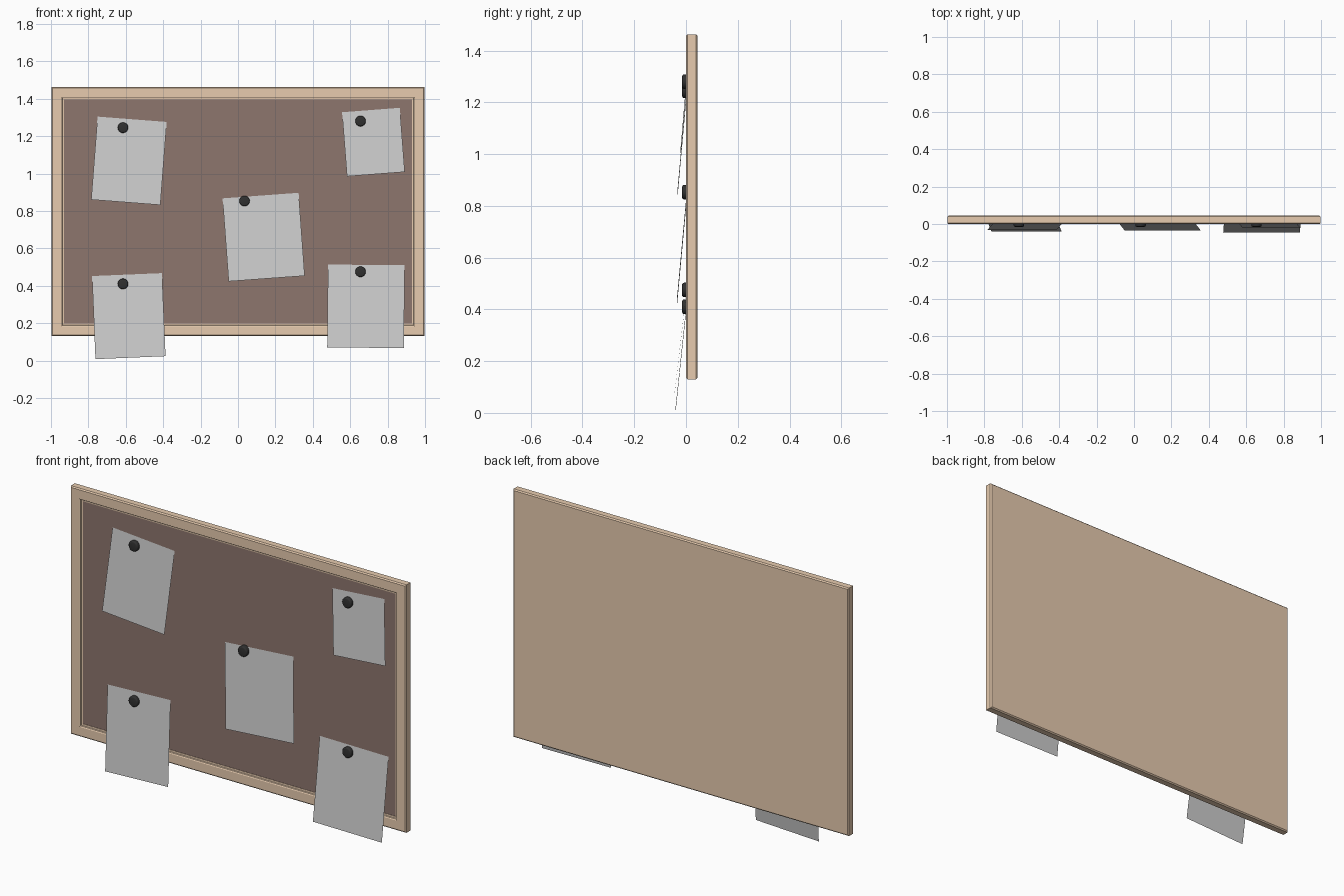
import bpy, bmesh
from math import radians, asin
from mathutils import Matrix

if "Cube" in bpy.data.objects:
    bpy.data.objects.remove(bpy.data.objects["Cube"])


def material(name, color):
    m = bpy.data.materials.new(name)
    m.diffuse_color = (*color, 1)
    m.use_nodes = True
    m.node_tree.nodes["Principled BSDF"].inputs["Base Color"].default_value = m.diffuse_color
    return m


def add_object(name, bm, mat=None):
    mesh = bpy.data.meshes.new(name)
    bm.to_mesh(mesh)
    bm.free()
    ob = bpy.data.objects.new(name, mesh)
    bpy.context.collection.objects.link(ob)
    if mat:
        mesh.materials.append(mat)
    return ob


wood = material("wood", (0.8, 0.6, 0.43))
cork = material("cork", (0.27, 0.18, 0.155))
black = material("black", (0.03, 0.03, 0.03))

X0, Z0, Z1 = 0.998, 0.13, 1.463   # outer half width, bottom, top


def rect(bm, inset, y):
    x, a, b = X0 - inset, Z0 + inset, Z1 - inset
    return [bm.verts.new(p) for p in
            ((-x, y, a), (x, y, a), (x, y, b), (-x, y, b))]


# Frame: moulding profile (inset, depth) swept round the rectangle, closed back
profile = [(0.006, 0.045), (0, 0.039), (0, 0.006), (0.006, 0),
           (0.053, 0), (0.058, 0.003), (0.060, 0.009), (0.068, 0.010),
           (0.069, 0.018)]
bm = bmesh.new()
loops = [rect(bm, i, y) for i, y in profile]
for a, b in zip(loops, loops[1:]):
    for k in range(4):
        n = (k + 1) % 4
        bm.faces.new((a[k], a[n], b[n], b[k]))
bm.faces.new(loops[0])
bmesh.ops.recalc_face_normals(bm, faces=bm.faces)
# the open recess makes the outward side ambiguous, so check the back face
bm.faces.ensure_lookup_table()
if bm.faces[-1].normal.y < 0:
    bmesh.ops.reverse_faces(bm, faces=bm.faces)
add_object("frame", bm, wood)

# Cork panel in the recess
bm = bmesh.new()
bm.faces.new(rect(bm, 0.066, 0.012))
add_object("cork_panel", bm, cork)

# Papers: centre x, centre z, width, height, roll, bottom depth; pin x, z
notes = [
    (-0.583, 1.068, 0.371, 0.447, 4.4, -0.033, -0.615, 1.245),
    (0.724, 1.168, 0.310, 0.345, -4.4, -0.022, 0.655, 1.280),
    (0.137, 0.660, 0.408, 0.447, -4.2, -0.034, 0.035, 0.853),
    (-0.584, 0.2375, 0.375, 0.447, -2.4, -0.040, -0.615, 0.410),
    (0.684, 0.290, 0.410, 0.446, 0.5, -0.045, 0.655, 0.475),
]
TOP_Y = 0.007
for i, (x, z, w, h, roll, low, px, pz) in enumerate(notes, 1):
    bm = bmesh.new()
    bm.faces.new([bm.verts.new((sx * w / 2, 0, sz * h / 2))
                  for sx, sz in ((-1, -1), (1, -1), (1, 1), (-1, 1))])
    tilt = -asin((TOP_Y - low) / h)
    bm.transform(Matrix.Translation((x, (TOP_Y + low) / 2, z))
                 @ Matrix.Rotation(radians(roll), 4, 'Y')
                 @ Matrix.Rotation(tilt, 4, 'X'))
    add_object(f"paper_{i}", bm)

    # Push pin head: short disc with a rounded front rim
    bm = bmesh.new()
    bmesh.ops.create_cone(bm, cap_ends=True, segments=24, radius1=0.028,
                          radius2=0.028, depth=0.026)
    rim = [e for e in bm.edges if all(v.co.z > 0 for v in e.verts)]
    bmesh.ops.bevel(bm, geom=rim, offset=0.007, segments=3, profile=0.5,
                    affect='EDGES')
    bm.transform(Matrix.Translation((px, -0.002, pz))
                 @ Matrix.Rotation(radians(90), 4, 'X'))
    pin = add_object(f"pin_{i}", bm, black)
    bpy.ops.object.select_all(action='DESELECT')
    pin.select_set(True)
    bpy.context.view_layer.objects.active = pin
    bpy.ops.object.shade_smooth_by_angle(angle=radians(40))
